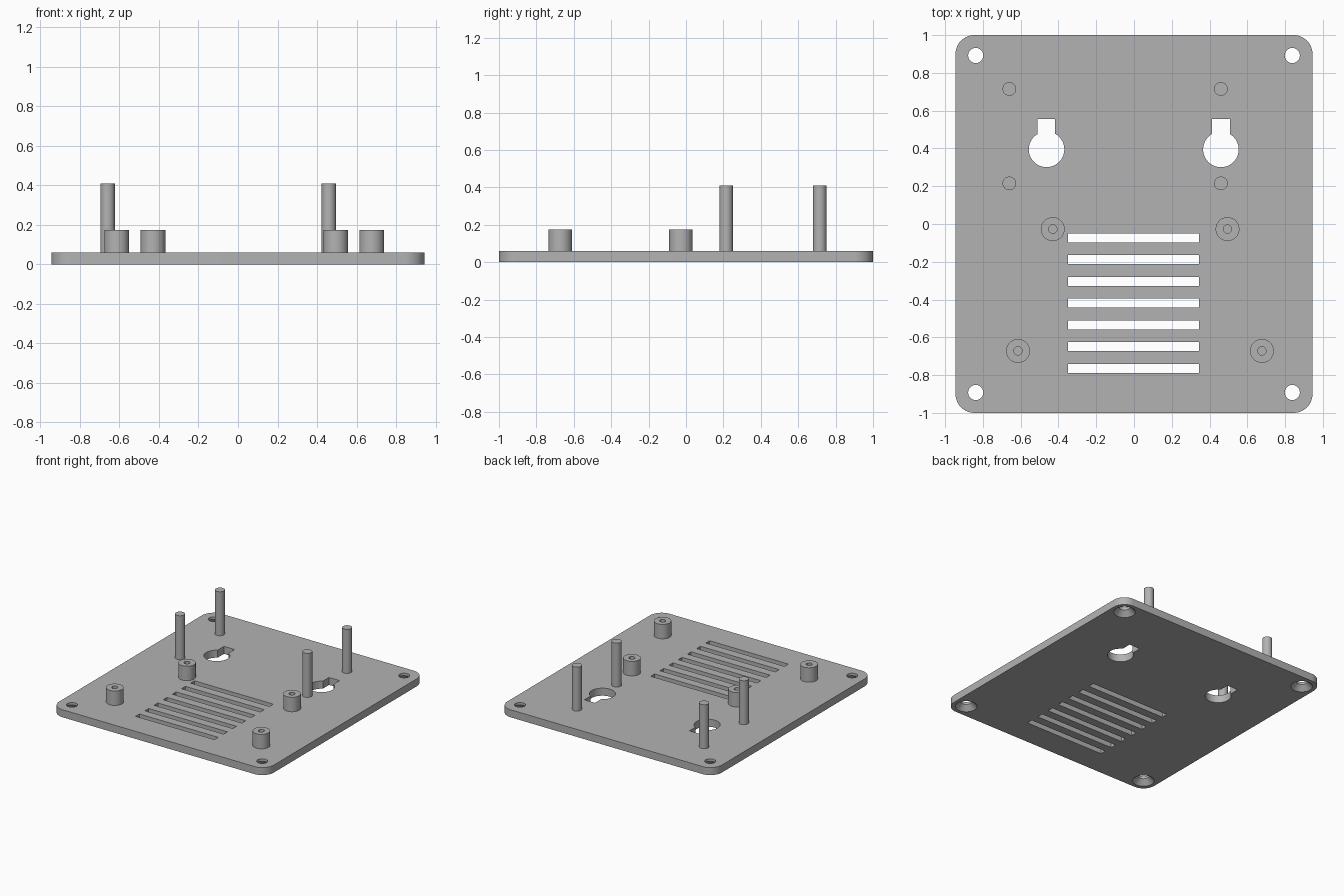
import bpy, bmesh
from math import radians
from mathutils import Matrix, Vector

if "Cube" in bpy.data.objects:
    bpy.data.objects.remove(bpy.data.objects["Cube"])

THICK = 0.06
grey = bpy.data.materials.new("plain grey")
grey.use_nodes = True
colour = (0.45, 0.45, 0.45, 1)
grey.diffuse_color = colour
grey.node_tree.nodes["Principled BSDF"].inputs["Base Color"].default_value = colour


def add_box(bm, x, y, width, depth, z0, z1):
    mat = Matrix.Translation((x, y, (z0 + z1) / 2)) @ Matrix.Diagonal((width, depth, z1 - z0, 1))
    return bmesh.ops.create_cube(bm, size=1, matrix=mat)["verts"]


def add_cone(bm, x, y, r_low, r_high, z0, z1, sides=48):
    bmesh.ops.create_cone(bm, cap_ends=True, segments=sides, radius1=r_low, radius2=r_high,
                          depth=z1 - z0, matrix=Matrix.Translation((x, y, (z0 + z1) / 2)))


def make_object(name, bm):
    mesh = bpy.data.meshes.new(name)
    bm.to_mesh(mesh)
    bm.free()
    mesh.materials.append(grey)
    obj = bpy.data.objects.new(name, mesh)
    bpy.context.collection.objects.link(obj)
    return obj


def smooth(obj):
    bpy.ops.object.select_all(action="DESELECT")
    obj.select_set(True)
    bpy.context.view_layer.objects.active = obj
    bpy.ops.object.shade_smooth_by_angle(angle=radians(30))


def cut(obj, bm):
    cutter = make_object(obj.name + "_cutter", bm)
    mod = obj.modifiers.new("cut", "BOOLEAN")
    mod.operation, mod.solver, mod.object = "DIFFERENCE", "EXACT", cutter
    bpy.context.view_layer.objects.active = obj
    bpy.ops.object.modifier_apply(modifier=mod.name)
    bpy.data.objects.remove(cutter)


# Base plate with rounded vertical corners
bm = bmesh.new()
add_box(bm, 0, 0, 1.89, 2, 0, THICK)
uprights = [e for e in bm.edges if abs(e.verts[0].co.z - e.verts[1].co.z) > 0.01]
bmesh.ops.bevel(bm, geom=uprights, offset=0.1, segments=12, profile=0.5, affect="EDGES")
plate = make_object("base_plate", bm)

# Corner screw holes, countersunk from below
for radii, z0, z1 in (((0.04, 0.04), -0.1, 0.2), ((0.088, 0.04), -0.01, 0.04)):
    bm = bmesh.new()
    for x in (-0.838, 0.838):
        for y in (-0.892, 0.892):
            add_cone(bm, x, y, *radii, z0, z1)
    cut(plate, bm)

# Keyhole hangers: round opening, then narrow neck
bm = bmesh.new()
for x in (-0.463, 0.46):
    add_cone(bm, x, 0.395, 0.094, 0.094, -0.1, 0.2, 64)
cut(plate, bm)
bm = bmesh.new()
for x in (-0.465, 0.46):
    add_box(bm, x, 0.475, 0.094, 0.16, -0.1, 0.2)
cut(plate, bm)

# Ventilation slots
bm = bmesh.new()
for i in range(7):
    add_box(bm, -0.002, -0.073 - i * 0.1153, 0.694, 0.048, -0.1, 0.2)
cut(plate, bm)
smooth(plate)

# Tall locating pins
for side, x in (("right", -0.66), ("left", 0.46)):
    for place, y in (("front", 0.215), ("back", 0.715)):
        bm = bmesh.new()
        add_cone(bm, x, y, 0.036, 0.036, THICK - 0.005, 0.41)
        smooth(make_object(f"{place}_{side}_pin", bm))

# Short standoffs with blind screw holes, turned from a stepped profile
profile = [(0.063, THICK - 0.005), (0.063, 0.175), (0.022, 0.175), (0.022, THICK + 0.002), (0, THICK + 0.002)]
standoffs = {"back_right": (-0.43, -0.027), "back_left": (0.495, -0.027),
             "front_right": (-0.614, -0.672), "front_left": (0.677, -0.672)}
for name, (x, y) in standoffs.items():
    bm = bmesh.new()
    verts = [bm.verts.new((x + r, y, z)) for r, z in profile]
    edges = [bm.edges.new(pair) for pair in zip(verts, verts[1:])]
    bmesh.ops.spin(bm, geom=verts + edges, cent=Vector((x, y, 0)), axis=(0, 0, 1),
                   angle=radians(360), steps=48, use_duplicate=False)
    bmesh.ops.remove_doubles(bm, verts=bm.verts, dist=0.0005)
    bmesh.ops.recalc_face_normals(bm, faces=bm.faces)
    # Keep the outer wall facing away from the axis
    wall = max(bm.faces, key=lambda f: (f.calc_center_median().xy - Vector((x, y))).length)
    if wall.normal.xy.dot(wall.calc_center_median().xy - Vector((x, y))) < 0:
        bmesh.ops.reverse_faces(bm, faces=bm.faces)
    smooth(make_object(name + "_standoff", bm))
